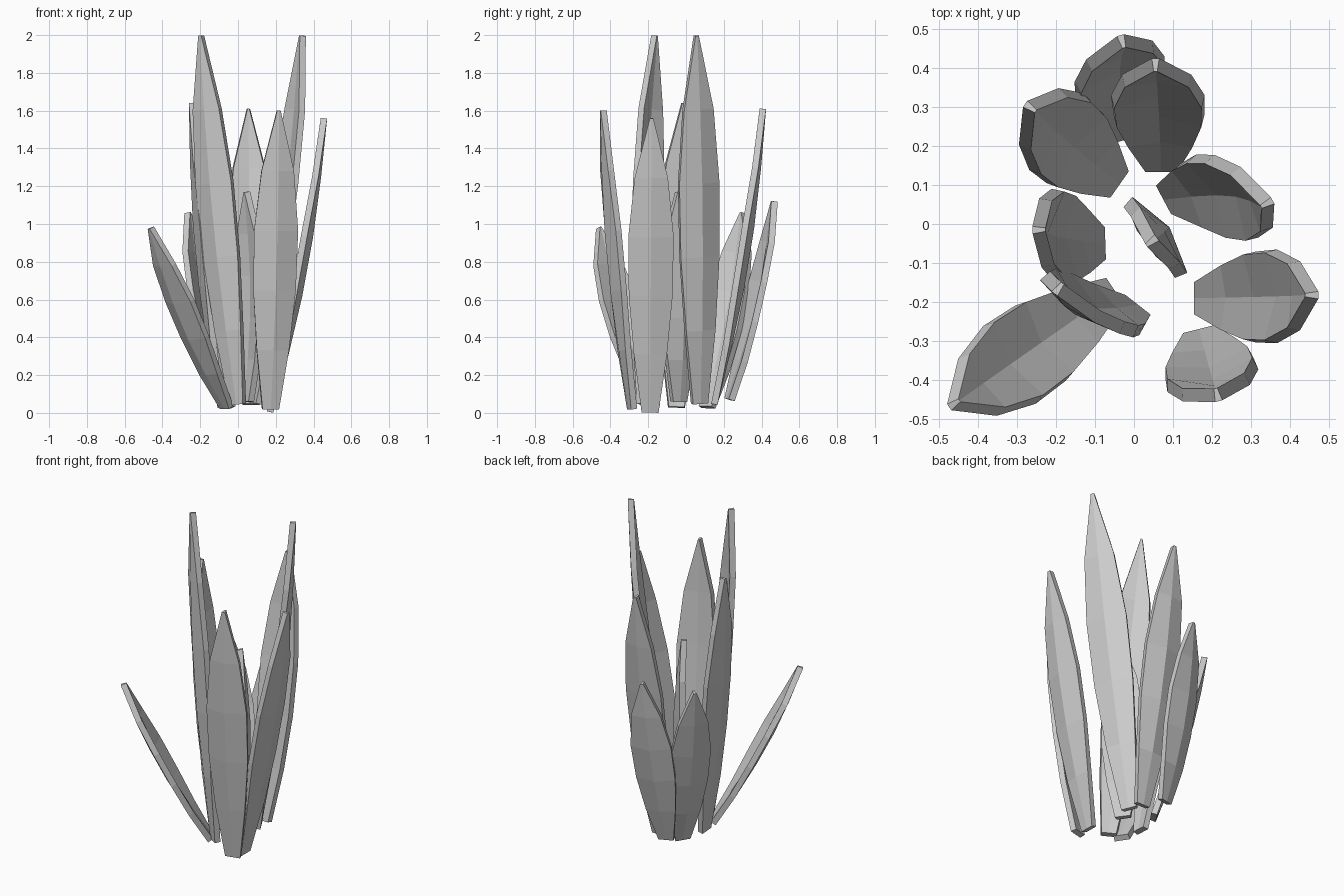
import bpy, bmesh
from math import sin, cos, pi, radians
from mathutils import Vector

if "Cube" in bpy.data.objects:
    bpy.data.objects.remove(bpy.data.objects["Cube"])

# half-width of the blade at evenly spaced rows from base to tip
HALF_WIDTHS = [0.043, 0.085, 0.112, 0.116, 0.085, 0.007]
BOW, FOLD, THICKNESS = 0.042, 0.28, 0.034


def leaf(name, base, tip, azimuth):
    """Pointed, bowed leaf blade with a shallow crease along its middle."""
    base, tip = Vector(base), Vector(tip)
    axis = (tip - base).normalized()
    out = Vector((cos(radians(azimuth)), sin(radians(azimuth)), 0))
    side = axis.cross(out).normalized()
    out = side.cross(axis).normalized()
    bm = bmesh.new()
    rows = []
    for i, w in enumerate(HALF_WIDTHS):
        t = i / (len(HALF_WIDTHS) - 1)
        mid = base.lerp(tip, t) + out * (BOW * sin(pi * t))
        edge = mid - out * (w * FOLD * sin(pi * t))
        rows.append([bm.verts.new(p) for p in (edge - side * w, mid, edge + side * w)])
    for a, b in zip(rows, rows[1:]):
        for k in range(2):
            bm.faces.new((a[k], a[k + 1], b[k + 1], b[k]))
    bmesh.ops.recalc_face_normals(bm, faces=bm.faces)
    mesh = bpy.data.meshes.new(name)
    bm.to_mesh(mesh)
    bm.free()
    obj = bpy.data.objects.new(name, mesh)
    bpy.context.collection.objects.link(obj)
    solid = obj.modifiers.new("thickness", 'SOLIDIFY')
    solid.thickness = THICKNESS
    solid.offset = 0
    return obj


# ring of leaves: base, tip, outward direction in degrees
leaf("leaf_right", (0.17, -0.19, 0.005), (0.455, -0.182, 1.56), 0)
leaf("leaf_right_back", (0.09, 0.07, 0.05), (0.34, 0.052, 1.997), 28)
leaf("leaf_back_inner", (0.07, 0.15, 0.045), (0.055, 0.407, 1.61), 90)
leaf("leaf_back_outer", (-0.03, 0.23, 0.07), (-0.03, 0.467, 1.12), 106)
leaf("leaf_left_back", (-0.05, 0.11, 0.03), (-0.265, 0.298, 1.06), 145)
leaf("leaf_left", (-0.09, -0.05, 0.03), (-0.243, -0.015, 1.64), 182)
leaf("leaf_splayed", (-0.06, -0.18, 0.03), (-0.46, -0.46, 0.98), 214)
leaf("leaf_front_left", (0.0, -0.22, 0.045), (-0.193, -0.165, 1.997), 232)
leaf("leaf_front", (0.17, -0.285, 0.02), (0.213, -0.437, 1.6), -76)

# small upright leaf in the middle
leaf("leaf_centre", (0.045, -0.04, 0.06), (0.045, -0.045, 1.17), 36)
